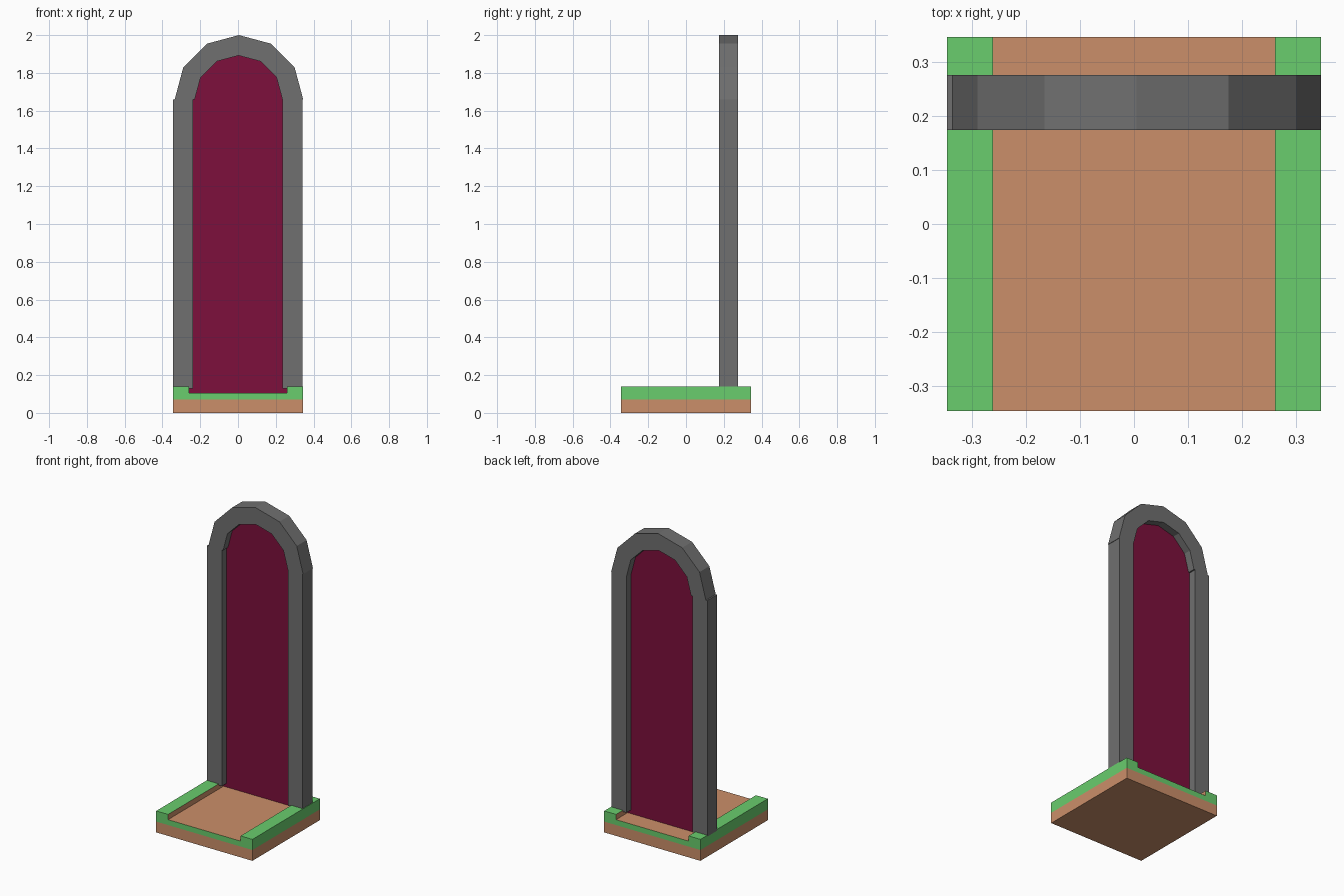
import bpy, bmesh, math

if "Cube" in bpy.data.objects:
    bpy.data.objects.remove(bpy.data.objects["Cube"])


def material(name, rgb):
    m = bpy.data.materials.new(name)
    m.diffuse_color = (*rgb, 1)
    m.use_nodes = True
    m.node_tree.nodes["Principled BSDF"].inputs["Base Color"].default_value = m.diffuse_color
    return m


brown = material("clay_brown", (0.60, 0.275, 0.143))
green = material("fresh_green", (0.143, 0.61, 0.153))
grey = material("stone_grey", (0.16, 0.16, 0.16))
maroon = material("deep_maroon", (0.205, 0.005, 0.045))


def prism(name, profile, y0, y1, mats):
    """Extrude an x/z outline from y0 to y1 (flat sheet if equal)."""
    bm = bmesh.new()
    face = bm.faces.new([bm.verts.new((x, y0, z)) for x, z in profile])
    if y1 != y0:
        out = bmesh.ops.extrude_face_region(bm, geom=[face], use_keep_orig=True)
        verts = [v for v in out["geom"] if isinstance(v, bmesh.types.BMVert)]
        bmesh.ops.translate(bm, verts=verts, vec=(0, y1 - y0, 0))
        bmesh.ops.recalc_face_normals(bm, faces=bm.faces)
    me = bpy.data.meshes.new(name)
    bm.to_mesh(me)
    bm.free()
    for m in mats:
        me.materials.append(m)
    ob = bpy.data.objects.new(name, me)
    bpy.context.collection.objects.link(ob)
    return ob


def rect(x0, x1, z0, z1):
    return [(x0, z0), (x1, z0), (x1, z1), (x0, z1)]


def arc(radius, cx, cz=1.66, n=6):
    return [(cx + radius * math.cos(math.pi * i / n),
             cz + radius * math.sin(math.pi * i / n)) for i in range(n + 1)]


H, G = 0.345, 0.26          # base half width, channel half width
Y0, Y1 = 0.174, 0.275       # frame depth range

# Base plinth
prism("base_plinth", rect(-H, H, 0, 0.07), -H, H, [brown])

# Green tray with a sunken brown channel
tray = prism("channel_tray",
             [(-H, 0.07), (H, 0.07), (H, 0.139), (G, 0.139),
              (G, 0.105), (-G, 0.105), (-G, 0.139), (-H, 0.139)],
             -H, H, [green, brown])
for p in tray.data.polygons:
    inside = abs(p.center.x) < G + 0.01 and abs(p.normal.y) < 0.5
    p.material_index = 1 if inside else 0

# Stone posts
prism("left_post", rect(-0.345, -0.238, 0.13, 1.66), Y0, Y1, [grey])
prism("right_post", rect(0.235, 0.342, 0.13, 1.66), Y0, Y1, [grey])

# Faceted arch on top of the posts
prism("arch", arc(0.34, 0.005) + arc(0.232, 0.003)[::-1], Y0, Y1, [grey])

# Thin portal panel set halfway into the frame
ym = (Y0 + Y1) / 2
prism("portal_panel", [(-G, 0.105), (G, 0.105)] + arc(0.26, 0.0),
      ym - 0.001, ym + 0.001, [maroon])
